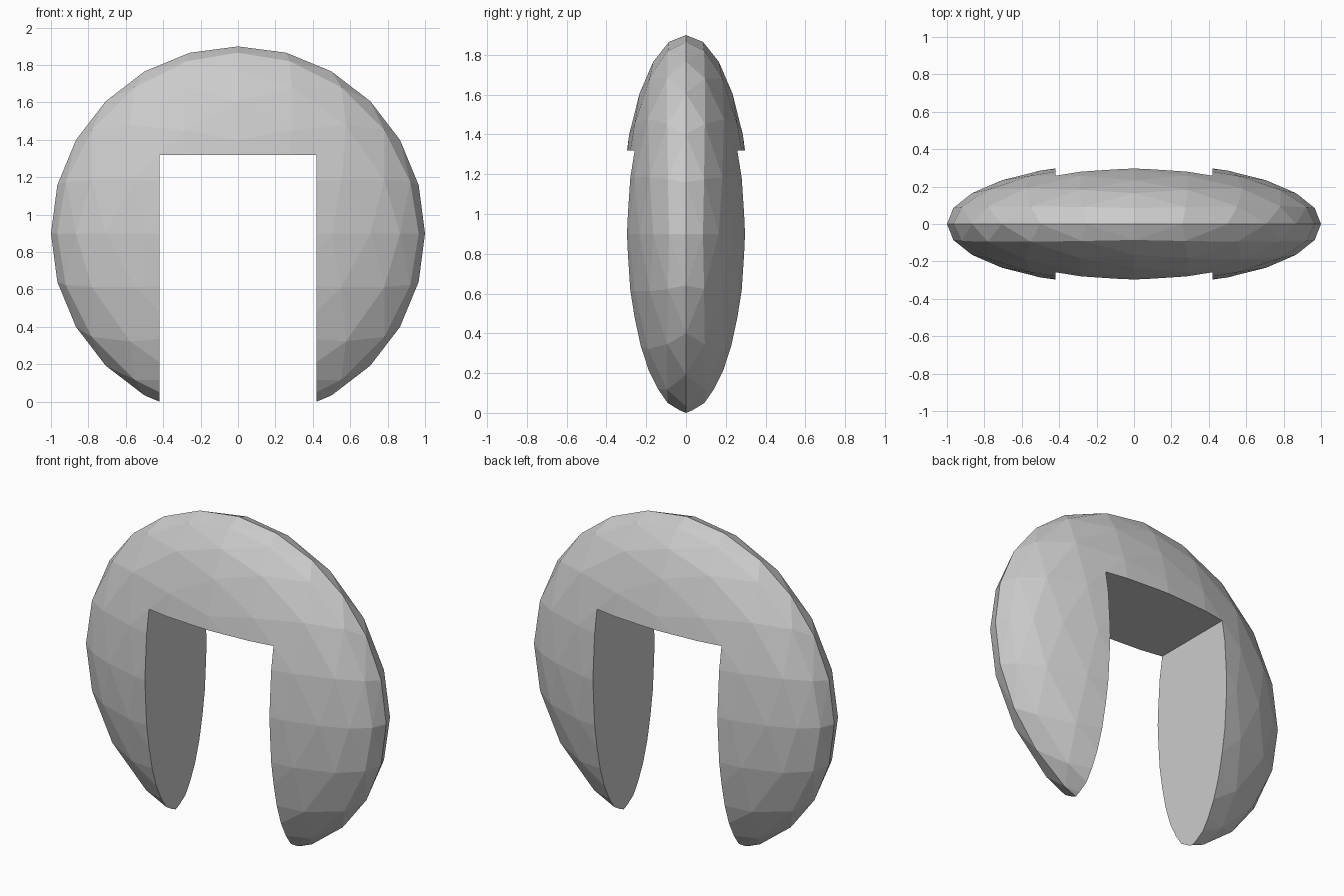
import bpy, bmesh
from math import sin, pi
from mathutils import Vector

if "Cube" in bpy.data.objects:
    bpy.data.objects.remove(bpy.data.objects["Cube"])

N = 6                      # subdivisions per quarter turn (24-sided outline)
DEPTH = 0.33               # half depth of the flattened sphere
HALF_GAP = 0.42            # half width of the doorway
CENTRE_Z = 0.899


def curve(i):
    return sin(pi / 2 * i / N)


def octant(bm, sx, sy, sz):
    """One eighth of a triangulated sphere, flattened in y."""
    v = {}
    for i in range(N + 1):
        for j in range(N + 1 - i):
            p = Vector((curve(i), curve(j), curve(N - i - j))).normalized()
            v[i, j] = bm.verts.new((sx * p.x, sy * p.y * DEPTH, sz * p.z + CENTRE_Z))
    for i in range(N):
        for j in range(N - i):
            bm.faces.new((v[i, j], v[i + 1, j], v[i, j + 1]))
            if i + j < N - 1:
                bm.faces.new((v[i + 1, j], v[i + 1, j + 1], v[i, j + 1]))


# Flattened faceted sphere
bm = bmesh.new()
for sx in (1, -1):
    for sy in (1, -1):
        for sz in (1, -1):
            octant(bm, sx, sy, sz)
bmesh.ops.remove_doubles(bm, verts=bm.verts, dist=1e-4)
bmesh.ops.recalc_face_normals(bm, faces=bm.faces)
mesh = bpy.data.meshes.new("arch")
bm.to_mesh(mesh)
bm.free()
arch = bpy.data.objects.new("arch", mesh)
bpy.context.collection.objects.link(arch)

# Doorway cutter, open at the bottom
top, bottom = CENTRE_Z + HALF_GAP, -0.5
bpy.ops.mesh.primitive_cube_add(size=1, location=(0, 0, (top + bottom) / 2))
cutter = bpy.context.object
cutter.name = "doorway_cutter"
cutter.scale = (2 * HALF_GAP, 2, top - bottom)
cutter.hide_render = True

# Cut the doorway
mod = arch.modifiers.new("doorway", 'BOOLEAN')
mod.operation = 'DIFFERENCE'
mod.solver = 'EXACT'
mod.object = cutter
bpy.context.view_layer.objects.active = arch
bpy.ops.object.modifier_apply(modifier=mod.name)
bpy.data.objects.remove(cutter)
